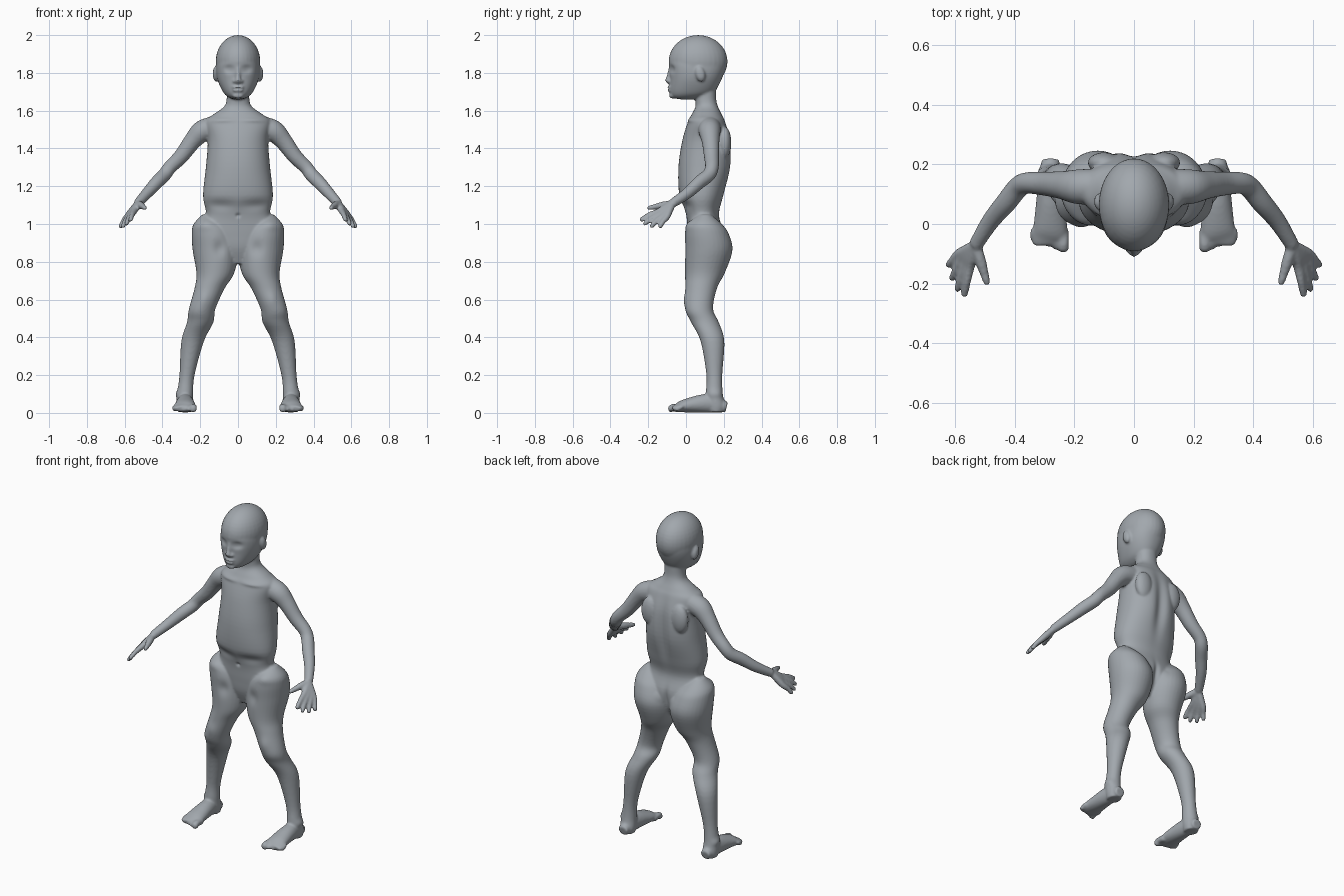
import bpy, bmesh, math
from mathutils import Vector, Matrix

cube = bpy.data.objects.get("Cube")
if cube:
    bpy.data.objects.remove(cube)

tone = (.36, .39, .42, 1)
skin = bpy.data.materials.new("grey clay")
skin.use_nodes = True
skin.diffuse_color = tone
skin.node_tree.nodes["Principled BSDF"].inputs["Base Color"].default_value = tone

RIGHT, BACK, UP = Matrix.Identity(3)
bm = bmesh.new()


def spline(rows, steps=5):
    """Catmull-Rom interpolation of whole section rows."""
    rows = [Vector(row) for row in rows]
    padded = [rows[0], *rows, rows[-1]]
    result = []
    for before, start, end, after in zip(padded, rows, rows[1:], padded[3:]):
        for step in range(steps):
            t = step / steps
            leave, arrive = (end - before) / 2, (after - start) / 2
            bend = 3 * (end - start) - 2 * leave - arrive
            settle = 2 * (start - end) + leave + arrive
            result.append(start + t * (leave + t * (bend + t * settle)))
    return result + [rows[-1]]


def loft(rows, level=False, mirror=True, sides=32, power=2):
    """Closed form through rows of (x, y, z, width radius, depth radius)."""
    rows = spline(rows)
    padded = [rows[0], *rows, rows[-1]]
    for sign in (1, -1) if mirror else (1,):
        rings = []
        for before, row, after in zip(padded, rows, padded[2:]):
            across, along = RIGHT, BACK
            if not level:
                tangent = (after - before).to_3d().normalized()
                across = tangent.cross(UP).normalized()
                along = across.cross(tangent)
            x, y, z, width, depth = row
            ring = []
            for side in range(sides):
                angle = math.tau * side / sides
                c, s = math.cos(angle), math.sin(angle)
                c = math.copysign(abs(c) ** (2 / power), c)
                s = math.copysign(abs(s) ** (2 / power), s)
                point = Vector((x, y, z)) + across * c * width + along * s * depth
                point.x *= sign
                ring.append(bm.verts.new(point))
            rings.append(ring)
        for low, high in zip(rings, rings[1:]):
            for side in range(sides):
                bm.faces.new((low[side - 1], low[side], high[side], high[side - 1]))
        bm.faces.new(rings[0])
        bm.faces.new(rings[-1])


def stack(rows):
    """Central form from rows of (height, half width, front, back)."""
    loft([(0, (front + back) / 2, z, width, (back - front) / 2)
          for z, width, front, back in rows], level=True, mirror=False, sides=64, power=2.2)


def tube(rows, depth=1, **options):
    """Limb from rows of (x, y, z, radius), on both sides."""
    loft([(*row, row[-1] * depth) for row in rows], **options)


def blob(centre, size, tilt=0):
    """Ellipsoid, repeated on the other side when off centre."""
    for sign in (1, -1) if centre[0] else (1,):
        place = Matrix.Translation((centre[0] * sign, *centre[1:]))
        matrix = place @ Matrix.Rotation(tilt, 4, "X") @ Matrix.Diagonal((*size, 1))
        bmesh.ops.create_uvsphere(bm, u_segments=32, v_segments=20, radius=1, matrix=matrix)


# skull, then face and jaw
blob((0, .064, 1.86), (.118, .156, .14))
stack([(1.9, .1, -.08, .2), (1.84, .115, -.09, .21), (1.77, .11, -.085, .19),
       (1.7, .08, -.085, .15), (1.67, .05, -.07, .09), (1.66, .02, -.03, .05)])

# neck, trunk and pelvis
stack([(1.73, .06, .05, .16), (1.66, .06, .05, .16), (1.62, .075, .05, .17),
       (1.58, .13, .03, .19), (1.54, .175, .01, .21), (1.44, .16, -.02, .24),
       (1.3, .17, -.04, .24), (1.15, .185, -.035, .2), (1.05, .17, 0, .175),
       (.95, .21, .01, .2), (.87, .18, .02, .19), (.79, .08, .05, .14)])

# legs
tube([(.16, .1, 1.05, .03), (.15, .1, 1, .085), (.135, .11, .95, .11), (.12, .12, .86, .12),
      (.12, .1, .74, .1), (.15, .08, .66, .08), (.19, .07, .55, .07), (.2, .1, .48, .07),
      (.24, .14, .38, .06), (.27, .15, .2, .04), (.28, .15, .1, .043), (.28, .16, .04, .045),
      (.28, .16, .004, .038)], depth=1.05, level=True)

# heels and feet
heel, ankle, instep, ball, sole = .215, .12, 0, -.05, .03
loft([(.28, heel, sole, .03, .028), (.28, ankle, .05, .043, .05), (.28, instep, .038, .056, .036),
      (.285, ball, .026, .06, .022), (.285, ball - .02, .022, .05, .014)])

# toes
for toe in range(5):
    x, tip = .237 + .0245 * toe, -.094 + .009 * toe
    radius = .013 if toe else .019
    tube([(x, sole + ball, .026, radius), (x, tip + sole, sole, radius),
          (x, tip + .01, .02, radius), (x, tip, .017, radius / 2)], sides=12)

# arms
wrist = Vector((.53, -.07, 1.11))
tube([(.13, .125, 1.51, .06), (.19, .125, 1.49, .058), (.24, .13, 1.44, .047),
      (.3, .135, 1.36, .04), (.36, .137, 1.3, .036), (.39, .12, 1.26, .036),
      (.43, .07, 1.22, .035), (.48, .01, 1.165, .03), (*wrist, .024)])

# fingers, each running back through the palm
knuckles = Vector((.55, -.143, 1.067)), Vector((.59, -.103, 1.035))
tips = Vector((.57, -.245, 1.02)), Vector((.625, -.142, .98))
for finger in range(4):
    knuckle, tip = (a.lerp(b, finger / 3) for a, b in (knuckles, tips))
    if finger in (1, 2):
        tip = knuckle.lerp(tip, 1.2)
    palm, joint, pad = wrist.lerp(knuckle, .6), knuckle.lerp(tip, .5), knuckle.lerp(tip, .9)
    tube([(*wrist, .018), (*palm, .019), (*knuckle, .017), (*joint + UP * .005, .014),
          (*pad, .012), (*tip, .006)], sides=14)

# thumbs
thumb = Vector((.49, -.205, 1.083))
tube([(*wrist, .018), (*wrist.lerp(thumb, .4), .019), (*wrist.lerp(thumb, .7), .015),
      (*wrist.lerp(thumb, .93), .012), (*thumb, .006)], sides=14)

# nose, lips, chin and ears
loft([(0, -.08, 1.83, .012, .012), (0, -.09, 1.785, .012, .012), (0, -.097, 1.76, .016, .014),
      (0, -.09, 1.745, .012, .008)], mirror=False, level=True, sides=16)
blob((.016, -.085, 1.755), (.012, .014, .01))
for z, width in (1.724, .034), (1.708, .029):
    blob((0, -.083, z), (width, .016, .009))
blob((0, -.07, 1.68), (.03, .02, .016))
blob((.116, .075, 1.795), (.018, .026, .042), tilt=.25)

# shoulder blades and buttocks
blob((.1, .205, 1.43), (.055, .035, .085))
blob((.1, .15, .88), (.088, .084, .095))

bmesh.ops.recalc_face_normals(bm, faces=bm.faces)
mesh = bpy.data.meshes.new("rough body")
bm.to_mesh(mesh)
bm.free()
body = bpy.data.objects.new("body", mesh)
bpy.context.collection.objects.link(body)

# fuse the forms into one skin
fuse = body.modifiers.new("fuse", "REMESH")
fuse.mode, fuse.voxel_size = "VOXEL", .0065
soften = body.modifiers.new("soften", "SMOOTH")
soften.factor, soften.iterations = .5, 5
bpy.context.view_layer.update()
graph = bpy.context.evaluated_depsgraph_get()
fused = bpy.data.meshes.new_from_object(body.evaluated_get(graph))
body.modifiers.clear()
body.data = fused


def sculpt(centre, width, height, push, direction=BACK):
    """Push the skin with a soft brush, on both sides."""
    for vertex in fused.vertices:
        x, y, z = vertex.co
        offset = Vector((abs(x), y, z)) - Vector(centre)
        falloff = (offset.x / width) ** 2 + (offset.y / .05) ** 2 + (offset.z / height) ** 2
        if falloff < 6:
            move = direction * push * math.exp(-falloff)
            move.x = math.copysign(move.x, x * move.x)
            vertex.co += move


# eye sockets, eyelids, lip line and ear hollows
eye = (.046, -.07, 1.82)
sculpt(eye, .026, .018, .016)
sculpt(eye, .018, .008, -.007)
sculpt(eye, .016, .004, .004)
sculpt((0, -.09, 1.716), .024, .004, .005)
# spine, buttock cleft, collarbones, rib edge and navel
sculpt((0, .24, 1.32), .035, .2, -.02)
sculpt((0, .24, .88), .016, .08, -.03)
sculpt((.09, .01, 1.55), .07, .012, -.008)
sculpt((.1, -.01, 1.1), .09, .03, .012)
sculpt((0, 0, 1.045), .01, .01, .01)
# hip crests, groin folds, kneecaps and ankles
sculpt((.17, .02, 1), .04, .03, -.008)
sculpt((.1, .01, .87), .03, .04, .012)
sculpt((.18, 0, .6), .03, .04, -.006)
sculpt((.315, .16, .1), .02, .02, .007, RIGHT)

fused.materials.clear()
fused.materials.append(skin)
fused.shade_smooth()
